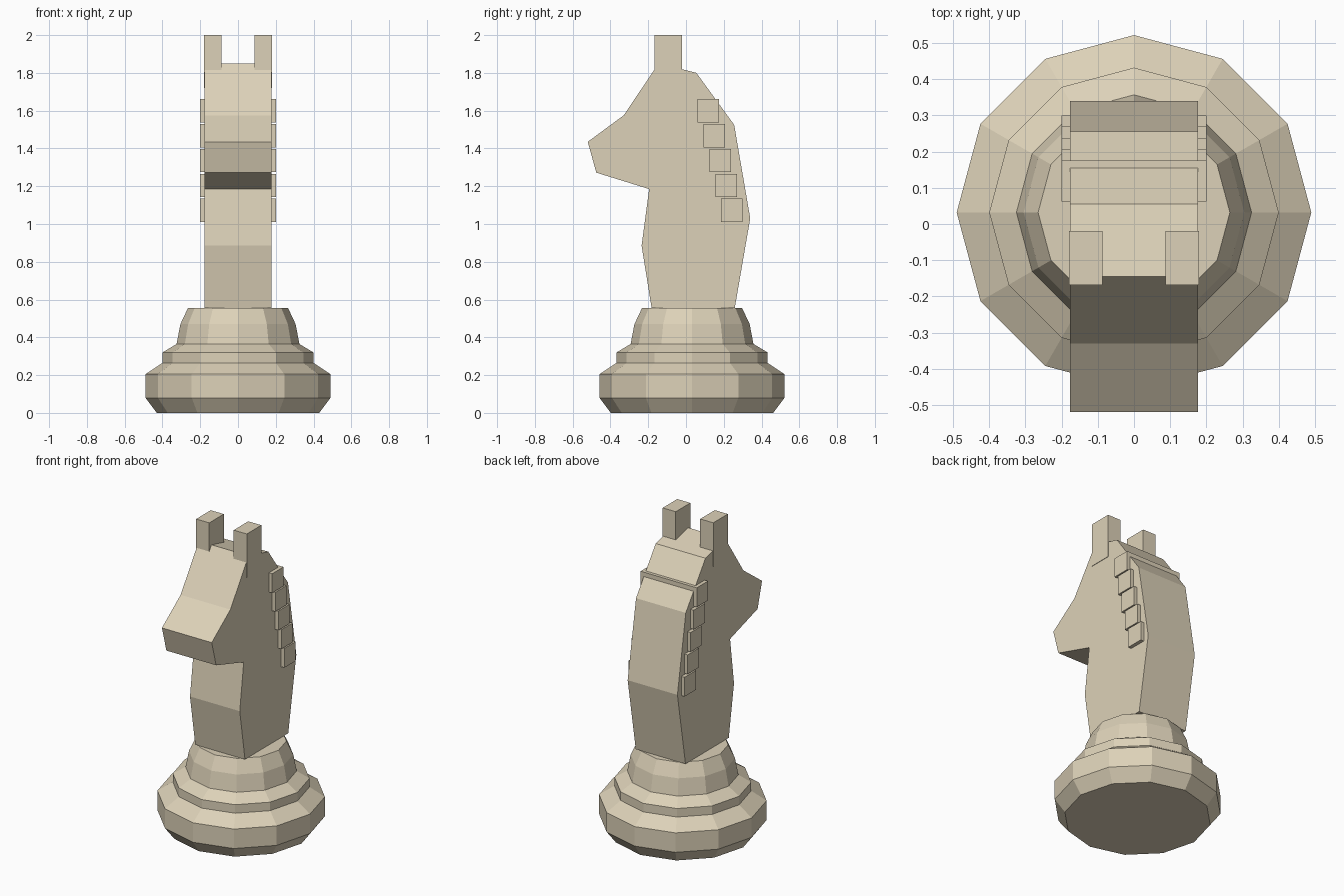
import bpy, bmesh
from math import cos, sin, pi

if "Cube" in bpy.data.objects:
    bpy.data.objects.remove(bpy.data.objects["Cube"])

ivory = bpy.data.materials.new("ivory")
ivory.diffuse_color = (0.72, 0.64, 0.48, 1)
ivory.use_nodes = True
ivory.node_tree.nodes["Principled BSDF"].inputs["Base Color"].default_value = ivory.diffuse_color


def add_object(name, bm):
    bmesh.ops.recalc_face_normals(bm, faces=bm.faces)
    mesh = bpy.data.meshes.new(name)
    bm.to_mesh(mesh)
    bm.free()
    mesh.materials.append(ivory)
    obj = bpy.data.objects.new(name, mesh)
    bpy.context.collection.objects.link(obj)
    return obj


def box(name, lo, hi):
    bm = bmesh.new()
    bmesh.ops.create_cube(bm, size=1)
    for v in bm.verts:
        v.co = [(a + b) / 2 + c * (b - a) for a, b, c in zip(lo, hi, v.co)]
    return add_object(name, bm)


# Turned twelve-sided base: (radius, height)
SIDES, BASE_Y = 12, 0.032
profile = [(0.43, 0), (0.49, 0.08), (0.49, 0.205), (0.40, 0.265),
           (0.40, 0.32), (0.325, 0.365), (0.305, 0.47), (0.265, 0.555)]
bm = bmesh.new()
rings = [[bm.verts.new((r * cos(2 * pi * i / SIDES),
                        BASE_Y + r * sin(2 * pi * i / SIDES), z))
          for i in range(SIDES)] for r, z in profile]
for low, high in zip(rings, rings[1:]):
    for i in range(SIDES):
        j = (i + 1) % SIDES
        bm.faces.new((low[i], low[j], high[j], high[i]))
bm.faces.new(rings[0])
bm.faces.new(rings[-1])
add_object("base", bm)

# Neck and head: side outline (y, z) extruded across x
HALF = 0.177
outline = [(-0.182, 0.555), (-0.235, 0.885), (-0.195, 1.185), (-0.475, 1.272),
           (-0.52, 1.435), (-0.33, 1.575), (-0.145, 1.85), (0.055, 1.80),
           (0.255, 1.525), (0.34, 1.03), (0.258, 0.555)]
bm = bmesh.new()
side = bm.faces.new([bm.verts.new((-HALF, y, z)) for y, z in outline])
extruded = bmesh.ops.extrude_face_region(bm, geom=[side], use_keep_orig=True)
moved = [g for g in extruded["geom"] if isinstance(g, bmesh.types.BMVert)]
bmesh.ops.translate(bm, verts=moved, vec=(2 * HALF, 0, 0))
add_object("horse_head", bm)

# Ears
for label, x0, x1 in (("left", -0.18, -0.087), ("right", 0.087, 0.18)):
    box(label + "_ear", (x0, -0.168, 1.72), (x1, -0.02, 2.0))

# Mane: stepped blocks running through the neck
for i in range(5):
    y, z = 0.119 + 0.031 * i, 1.60 - 0.132 * i
    box(f"mane_block_{i + 1}", (-0.2, y - 0.057, z - 0.062),
        (0.2, y + 0.057, z + 0.062))
